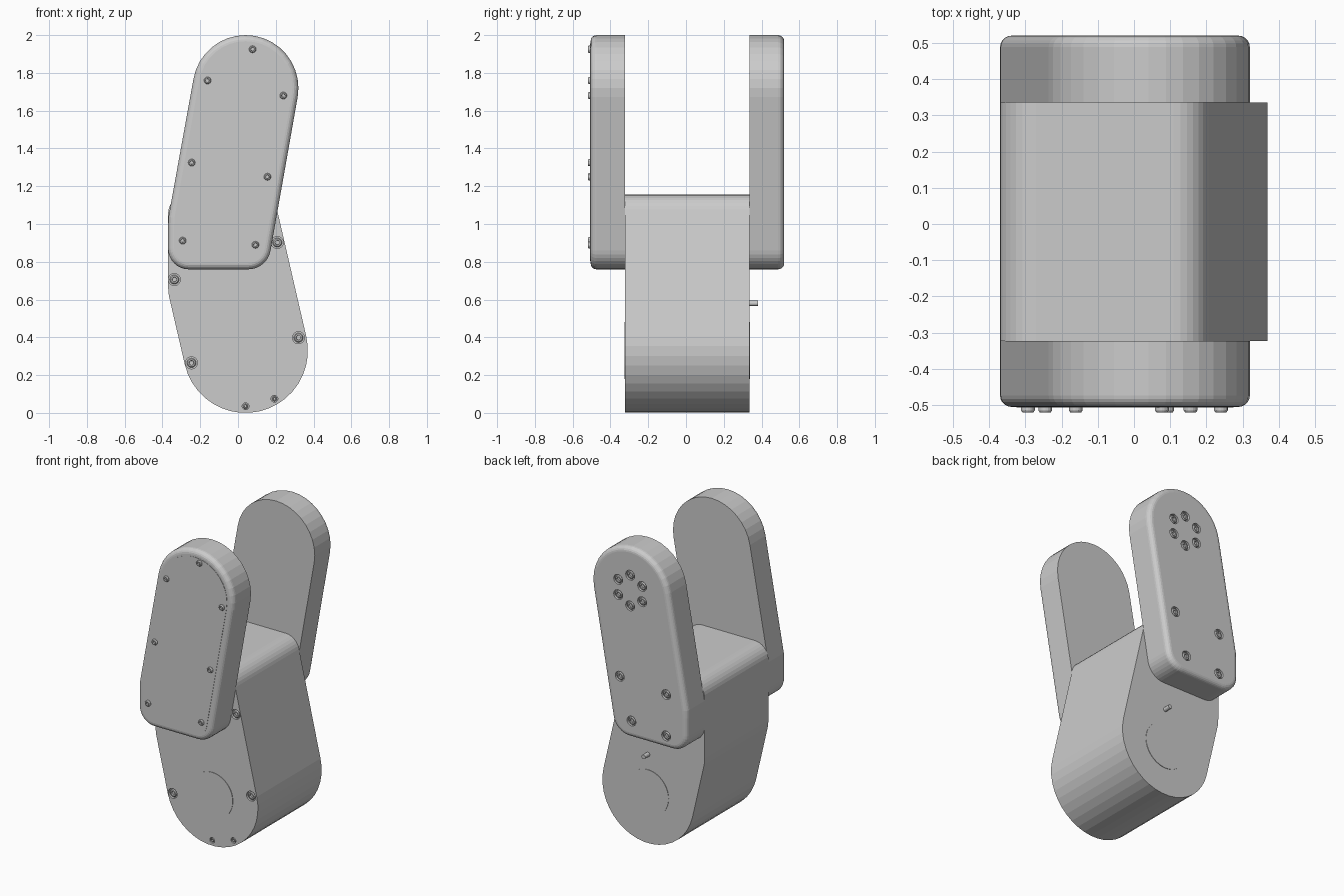
import bpy, bmesh
from math import sin, cos, radians, pi

if "Cube" in bpy.data.objects:
    bpy.data.objects.remove(bpy.data.objects["Cube"])


def arc(cx, cz, r, a0, a1, n):
    return [(cx + r * cos(radians(a0 + (a1 - a0) * i / n)),
             cz + r * sin(radians(a0 + (a1 - a0) * i / n))) for i in range(n + 1)]


def finish(bm, name):
    bmesh.ops.recalc_face_normals(bm, faces=bm.faces)
    me = bpy.data.meshes.new(name)
    bm.to_mesh(me)
    bm.free()
    ob = bpy.data.objects.new(name, me)
    bpy.context.collection.objects.link(ob)
    return ob


def prism(name, outline, y_in, y_out, bevel=0):
    """Extrude an x-z outline along y; optionally round the edge at y_out."""
    bm = bmesh.new()
    a = [bm.verts.new((x, y_in, z)) for x, z in outline]
    b = [bm.verts.new((x, y_out, z)) for x, z in outline]
    bm.faces.new(a)
    cap = bm.faces.new(b)
    for i in range(len(a)):
        j = (i + 1) % len(a)
        bm.faces.new((a[i], a[j], b[j], b[i]))
    bmesh.ops.recalc_face_normals(bm, faces=bm.faces)
    if bevel:
        bmesh.ops.bevel(bm, geom=list(cap.edges), offset=bevel, segments=5,
                        profile=0.5, affect='EDGES', clamp_overlap=False)
    return finish(bm, name)


def turned(name, spots, profile, y, side, sides=16):
    """Turn a (radius, height) profile about y at every (x, z) spot."""
    bm = bmesh.new()
    for x, z in spots:
        rings = [[bm.verts.new((x + r * cos(2 * pi * i / sides), y + side * h,
                                z + r * sin(2 * pi * i / sides)))
                  for i in range(sides)] for r, h in profile]
        for p, q in zip(rings, rings[1:]):
            for i in range(sides):
                j = (i + 1) % sides
                bm.faces.new((p[i], p[j], q[j], q[i]))
        bm.faces.new(rings[0])
        bm.faces.new(rings[-1])
    return finish(bm, name)


def screw(r, h):
    return [(r, 0), (r, .6 * h), (.8 * r, h), (.5 * r, h), (.45 * r, .3 * h)]


def recessed_screws(name, body, spots, y, side, r=.032):
    """Counterbore the body and seat a socket screw in each hole."""
    cutter = turned("cutter", spots, [(r, -.015), (r, .02)], y, side, 20)
    cutter.hide_render = True
    mod = body.modifiers.new("holes", 'BOOLEAN')
    mod.operation, mod.solver, mod.object = 'DIFFERENCE', 'EXACT', cutter
    bpy.context.view_layer.objects.active = body
    bpy.ops.object.modifier_apply(modifier=mod.name)
    bpy.data.objects.remove(cutter)
    turned(name, spots, screw(r * .78, .014), y - side * .0155, side)


def arm_outline(d=0):
    """Leaning arm outline, inset by d."""
    c, s = cos(radians(10)), sin(radians(10))
    left = -.37 + d
    kink_z = (.5393 - d + left * c) / s
    return (arc(.04, 1.72, .28 - d, -10, 170, 18)
            + [(left + .002, kink_z + .03), (left, kink_z - .02)]
            + arc(-.26, .87, .11 - d, 180, 270, 8)
            + arc(.054, .88, .12 - d, 270, 350, 8))


# lower joint housing
body_outline = (arc(.04, .33, .33, 193, 373, 20)
                + arc(.109, 1.055, .10, 13, 90, 7)
                + arc(-.27, 1.055, .10, 90, 180, 8)
                + [(-.37, .665), (-.366, .62)])
housing = prism("joint_housing", body_outline, .335, -.323)
recessed_screws("housing_screws", housing,
                [(.208, .902), (-.337, .706), (.32, .398), (-.246, .265)], -.323, -1)
recessed_screws("housing_lower_screws", housing,
                [(.04, .035), (.193, .075)], -.323, -1, .018)

# shallow pivot discs on both housing faces, and the stop pin
for name, y, side in (("pivot_disc_front", -.323, -1), ("pivot_disc_back", .335, 1)):
    turned(name, [(.04, .33)], [(.15, -.003), (.15, .003)], y, side, 40)
turned("stop_pin", [(.04, .58)], [(.014, -.01), (.014, .047)], .335, 1)

# front arm with cover plate and button screws
prism("front_arm", arm_outline(), -.323, -.505, .032)
prism("front_cover", arm_outline(.045), -.50, -.507)
turned("cover_screws", [(.077, 1.925), (-.161, 1.76), (.24, 1.68), (-.245, 1.325),
                        (.156, 1.25), (-.293, .912), (.092, .89)],
       screw(.019, .014), -.506, -1)

# back arm with a ring of screws at the top and four at the bottom
back_arm = prism("back_arm", arm_outline(), .335, .52, .032)
ring = [(.04 + .1 * cos(radians(a)), 1.72 + .1 * sin(radians(a)))
        for a in range(30, 390, 60)]
recessed_screws("back_arm_screws", back_arm,
                ring + [(.115, 1.14), (-.22, 1.11), (.03, .87), (-.22, .84)], .52, 1)
